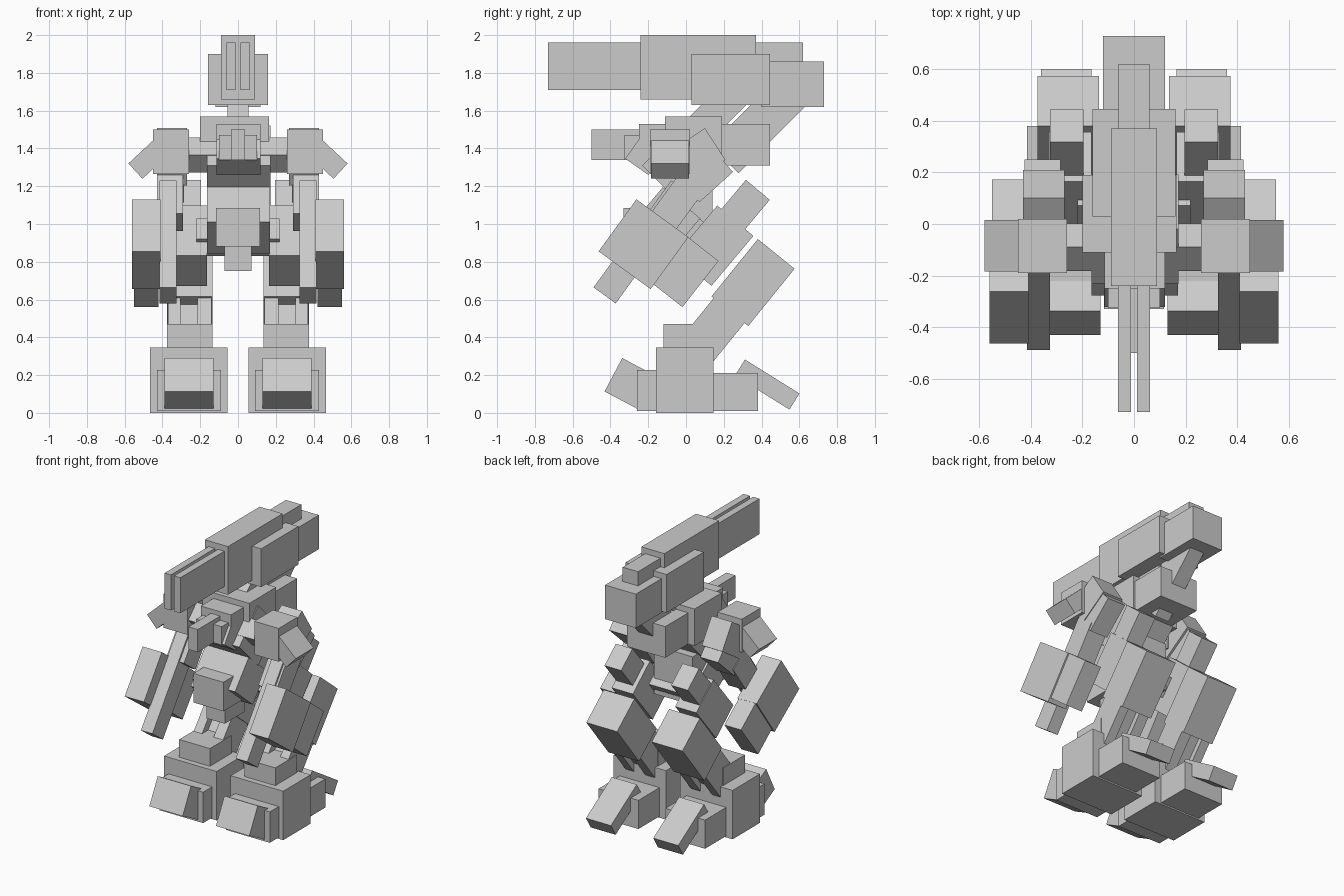
import bpy, bmesh, math
from mathutils import Matrix

cube = bpy.data.objects.get("Cube")
if cube:
    bpy.data.objects.remove(cube, do_unlink=True)

grey = bpy.data.materials.new("light_grey")
grey.use_nodes = True
colour = (0.6, 0.6, 0.6, 1)
grey.diffuse_color = colour
grey.node_tree.nodes["Principled BSDF"].inputs["Base Color"].default_value = colour


def block(name, x, y, z, size, pitch=0, roll=0):
    """Box centred on x, y, z; pitch turns it about x, roll about y (degrees)."""
    bm = bmesh.new()
    bmesh.ops.create_cube(bm, size=1)
    turn = Matrix.Rotation(math.radians(roll), 4, 'Y') @ Matrix.Rotation(math.radians(pitch), 4, 'X')
    bm.transform(Matrix.Translation((x, y, z)) @ turn @ Matrix.Diagonal((*size, 1)))
    bmesh.ops.recalc_face_normals(bm, faces=bm.faces)
    mesh = bpy.data.meshes.new(name)
    bm.to_mesh(mesh)
    bm.free()
    mesh.materials.append(grey)
    obj = bpy.data.objects.new(name, mesh)
    bpy.context.collection.objects.link(obj)
    return obj


def span(name, xs, ys, zs):
    """Upright box given by its limits."""
    lims = (xs, ys, zs)
    return block(name, *[(a + b) / 2 for a, b in lims], [b - a for a, b in lims])


def tilted(name, xs, y, z, length, height, pitch):
    """Box between two x limits, turned about x."""
    return block(name, sum(xs) / 2, y, z, (xs[1] - xs[0], length, height), pitch)


# Overhead cannon
for side, x in (("right", -0.037), ("left", 0.037)):
    block(side + "_barrel", x, -0.46, 1.835, (0.05, 0.54, 0.25))
span("cannon_body", (-0.09, 0.09), (-0.24, 0.37), (1.66, 2.0))
span("cannon_housing", (-0.16, 0.16), (0.03, 0.445), (1.63, 1.9))
span("cannon_rear", (-0.12, 0.12), (0.4, 0.73), (1.62, 1.86))
span("cannon_top_box", (-0.06, 0.06), (0.3, 0.62), (1.75, 1.96))
tilted("rear_strut", (-0.055, 0.055), 0.38, 1.52, 0.5, 0.21, 45)
tilted("neck_strut", (-0.055, 0.055), 0.13, 1.56, 0.42, 0.17, 45)

# Torso and head
span("back_pack", (-0.15, 0.15), (0.15, 0.445), (1.31, 1.53))
span("chest", (-0.2, 0.165), (-0.11, 0.19), (1.31, 1.57))
tilted("torso", (-0.165, 0.172), -0.02, 1.31, 0.3, 0.3, 45)
span("head", (-0.115, 0.12), (-0.25, -0.05), (1.31, 1.53))
tilted("chin", (-0.115, 0.12), -0.22, 1.36, 0.15, 0.14, -35)
span("visor", (-0.1, 0.1), (-0.325, -0.2), (1.34, 1.47))
span("snout", (-0.036, 0.036), (-0.5, -0.25), (1.34, 1.5))
block("shoulder_axle", 0, -0.09, 1.365, (0.56, 0.13, 0.13), 45)

# Waist and pelvis
span("waist", (-0.15, 0.15), (-0.08, 0.14), (0.86, 1.2))
tilted("pelvis", (-0.165, 0.17), -0.1, 1.02, 0.26, 0.24, -40)
span("pelvis_plate", (-0.117, 0.117), (-0.33, -0.1), (0.88, 1.085))
span("crotch", (-0.072, 0.072), (-0.25, -0.03), (0.75, 0.92))
block("hip_axle", 0, 0.08, 0.93, (0.44, 0.14, 0.14), -40)


def limb(prefix):
    # Arm
    parts = [
        span("shoulder", (0.26, 0.45), (-0.19, 0.02), (1.265, 1.5)),
        block("shoulder_pad", 0.457, -0.085, 1.36, (0.235, 0.2, 0.11), 0, 43),
        tilted("upper_arm", (0.27, 0.43), 0.05, 1.355, 0.2, 0.25, -57),
        tilted("elbow", (0.285, 0.425), 0.12, 1.24, 0.24, 0.12, 42),
        tilted("forearm_bar", (0.325, 0.415), -0.225, 0.905, 0.145, 0.7, -36),
        tilted("elbow_link", (0.29, 0.43), -0.05, 1.11, 0.16, 0.25, -36),
        tilted("forearm_shield", (0.41, 0.56), -0.225, 0.893, 0.34, 0.34, -36),
        tilted("forearm_rear", (0.42, 0.55), -0.01, 0.75, 0.22, 0.31, -38),
    ]
    # Leg
    parts += [
        tilted("hip_block", (0.195, 0.325), 0.30, 1.085, 0.165, 0.25, -40),
        tilted("thigh", (0.165, 0.33), 0.15, 0.885, 0.25, 0.345, -40),
        tilted("shin", (0.135, 0.375), 0.355, 0.69, 0.25, 0.39, -39),
        tilted("inner_shin_strut", (0.14, 0.215), 0.17, 0.47, 0.21, 0.4, -39),
        tilted("outer_shin_strut", (0.305, 0.37), 0.17, 0.47, 0.21, 0.4, -39),
        tilted("middle_shin_strut", (0.21, 0.31), 0.18, 0.47, 0.12, 0.4, -39),
    ]
    # Foot
    parts += [
        span("ankle", (0.135, 0.375), (-0.12, 0.12), (0.3, 0.47)),
        span("foot", (0.055, 0.465), (-0.16, 0.145), (0, 0.345)),
        span("foot_front", (0.09, 0.43), (-0.26, -0.1), (0.01, 0.228)),
        span("foot_back", (0.105, 0.415), (0.1, 0.38), (0.01, 0.212)),
        tilted("toe", (0.13, 0.39), -0.296, 0.155, 0.2, 0.2, -28),
        tilted("heel_spur", (0.165, 0.36), 0.43, 0.15, 0.34, 0.1, -32),
    ]
    for obj in parts:
        base = obj.name.split(".")[0]
        obj.name = prefix + "_" + base
        if prefix == "right":
            obj.data.transform(Matrix.Scale(-1, 4, (1, 0, 0)))
            obj.data.flip_normals()


for prefix in ("left", "right"):
    limb(prefix)
